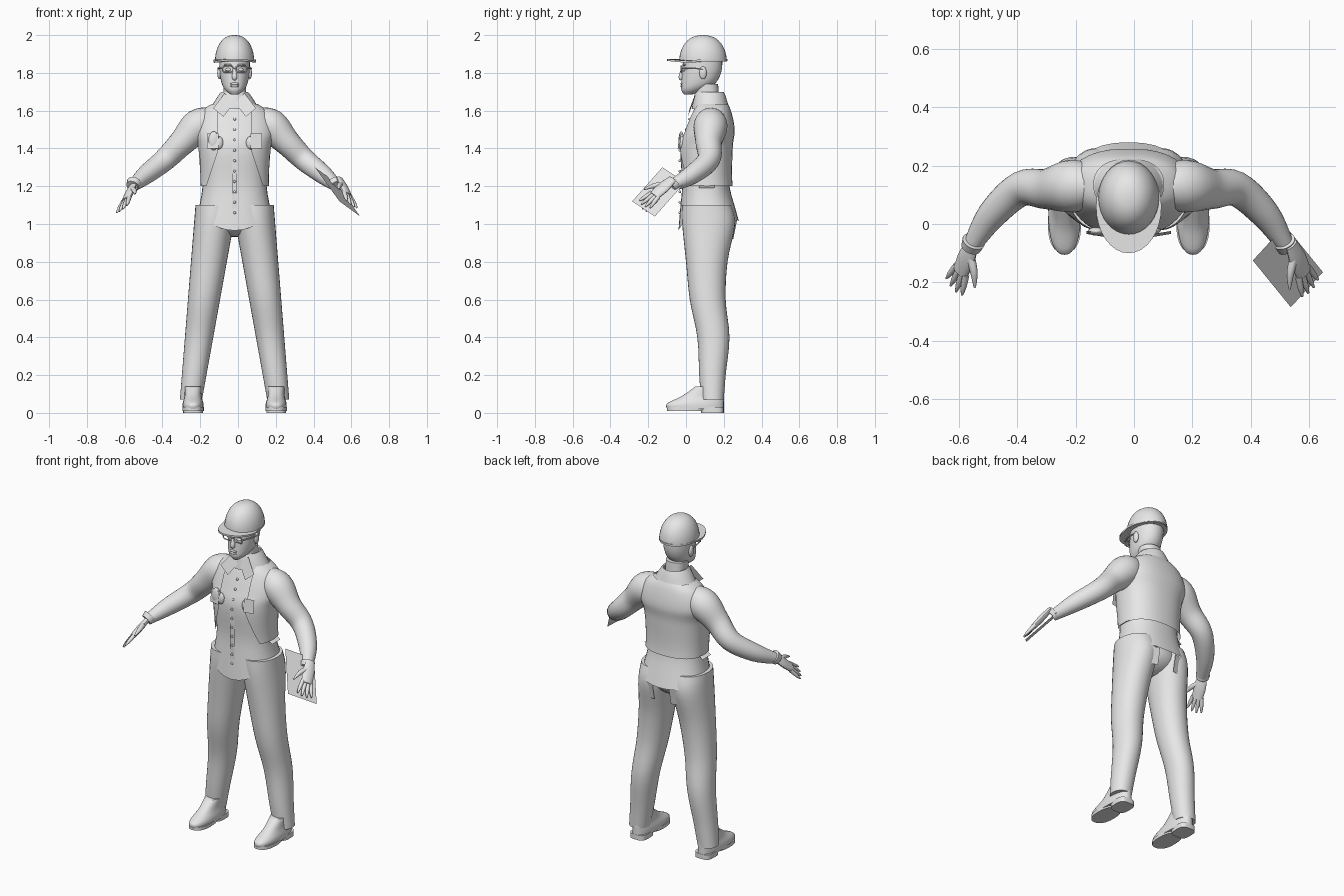
import bpy, bmesh, math
from mathutils import Vector

cube = bpy.data.objects.get("Cube")
if cube:
    bpy.data.objects.remove(cube)

AXIS = -0.018  # the body stands slightly off the middle
SIDES = (("right", -1), ("left", 1))

grey = bpy.data.materials.new("plain_grey")
grey.use_nodes = True
colour = (0.8, 0.8, 0.8, 1)
grey.diffuse_color = colour
grey.node_tree.nodes["Principled BSDF"].inputs["Base Color"].default_value = colour


def finish(name, mesh_builder, thickness=0):
    if thickness:
        bmesh.ops.solidify(mesh_builder, geom=mesh_builder.faces[:], thickness=thickness)
    bmesh.ops.recalc_face_normals(mesh_builder, faces=mesh_builder.faces[:])
    mesh = bpy.data.meshes.new(name)
    mesh_builder.to_mesh(mesh)
    mesh_builder.free()
    mesh.materials.append(grey)
    mesh.polygons.foreach_set("use_smooth", [True] * len(mesh.polygons))
    mesh.set_sharp_from_angle(angle=math.radians(40))
    part = bpy.data.objects.new(name, mesh)
    bpy.context.collection.objects.link(part)


def resample(rows, steps):
    """Smooth curve through rows of numbers."""
    dense = []
    last = len(rows) - 1
    for i in range(last):
        before, start, end, after = (rows[max(0, min(last, k))] for k in range(i - 1, i + 3))
        for step in range(steps):
            t = step / steps
            row = []
            for p, q, r, w in zip(before, start, end, after):
                bend = 2 * p - 5 * q + 4 * r - w + t * (3 * (q - r) + w - p)
                row.append(q + t / 2 * (r - p + t * bend))
            dense.append(row)
    dense.append(list(rows[-1]))
    return dense


def skin(name, rings, closed=True, caps=True, thickness=0, tweak=None):
    builder = bmesh.new()
    loops = [[builder.verts.new(point) for point in ring] for ring in rings]
    count = len(loops[0])
    for lower, upper in zip(loops, loops[1:]):
        for j in range(count if closed else count - 1):
            k = (j + 1) % count
            builder.faces.new((lower[j], lower[k], upper[k], upper[j]))
    if caps:
        builder.faces.new(loops[0])
        builder.faces.new(loops[-1])
    if tweak:
        for vert in builder.verts:
            tweak(vert.co)
    finish(name, builder, thickness)


def power(value, exponent):
    return math.copysign(abs(value) ** exponent, value)


def stack(name, rows, steps=4, centre=None, opening=None, roundness=0.85, **options):
    """Level ovals given as height, half width, front, back."""
    rings = []
    segments = 32
    for z, width, front, back in resample(rows, steps):
        x = AXIS + (centre(z) if centre else 0)
        start = math.asin((opening(z) / width) ** (1 / roundness)) if opening else 0
        spans = segments - 1 if opening else segments
        ring = []
        for j in range(segments):
            angle = start + j / spans * (math.tau - 2 * start)
            ring.append((x + width * power(math.sin(angle), roundness),
                         (front + back) / 2 + (front - back) / 2 * power(math.cos(angle), roundness), z))
        rings.append(ring)
    skin(name, rings, closed=not opening, **options)


def tube(name, rows, side=1, up=(0, 0, 1), flat=1, steps=5, segments=16):
    """Tapered limb through x, y, z, radius; side mirrors it."""
    dense = resample(rows, steps)
    path = [Vector(row[:3]) for row in dense]
    rings = []
    for i, middle in enumerate(path):
        along = path[min(i + 1, len(path) - 1)] - path[max(i - 1, 0)]
        across = along.cross(Vector(up)).normalized()
        over = across.cross(along).normalized() * flat
        ring = []
        for j in range(segments):
            angle = math.tau * j / segments
            point = middle + dense[i][3] * (across * math.cos(angle) + over * math.sin(angle))
            ring.append((AXIS + side * point.x, point.y, point.z))
        rings.append(ring)
    skin(name, rings)


def plate(name, middle, half_u, half_v, side=1, thickness=0.009):
    """Thin slanted panel from its middle and two half edges."""
    builder = bmesh.new()
    middle, u, v = Vector(middle), Vector(half_u), Vector(half_v)
    corners = (middle - u - v, middle + u - v, middle + u + v, middle - u + v)
    builder.faces.new([builder.verts.new((AXIS + side * c.x, c.y, c.z)) for c in corners])
    finish(name, builder, thickness)


def ball(name, middle, size, side=1):
    builder = bmesh.new()
    bmesh.ops.create_uvsphere(builder, u_segments=16, v_segments=10, radius=1)
    x, y, z = middle
    for vert in builder.verts:
        vert.co = Vector((AXIS + side * x, y, z)) + vert.co * Vector(size)
    finish(name, builder)


# Shirt with a hem that dips at front and back
def curve_hem(point):
    weight = max(0, (1.12 - point.z) / 0.08)
    dip = 0.075 if point.y < 0.1 else 0.025
    point.z -= dip * weight * max(0, 1 - ((point.x - AXIS) / 0.18) ** 2)


shirt = [(1.04, .2, -.04, .28), (1.2, .17, -.02, .23), (1.4, .18, -.03, .23),
         (1.5, .2, 0, .24), (1.6, .16, .04, .22), (1.66, .06, .07, .19)]
stack("shirt", shirt, caps=False, tweak=curve_hem)
plate("shirt_placket", (0, -.03, 1.2), (.014, 0, 0), (0, 0, .2))
for i in range(10):
    z = 1.06 + i * 0.055
    ball(f"shirt_button_{i}", (0, max(0, z - 1.4) / 3 - 0.033, z), [0.007] * 3)

# Open vest, the shirt's shape grown outwards
vest = [(z, width + .012, front - .01, back + .018)
        for z, width, front, back in resample(shirt, 8) if 1.19 < z < 1.64]
stack("vest", vest, steps=1, opening=lambda z: .09 + max(0, 1.38 - z) / 3,
      caps=False, thickness=.01)
for side, s in SIDES:
    plate(f"{side}_vest_pocket", (.115, -.034, 1.44), (.03, .005, 0), (0, .005, .04), s)
    plate(f"{side}_vest_strap", (.185, .11, 1.2), (.014, 0, -.01), (0, .04, 0), s)
    ball(f"{side}_chest_bump", (.085, -.02, 1.43), (.025, .015, .035), s)
ball("chest_radio", (.11, -.025, 1.44), (.03, .015, .05), -1)

# Collar
stack("collar", [(1.61, .13, .03, .23), (1.7, .07, .05, .2), (1.65, .06, .06, .19)],
      roundness=1, caps=False)
for side, s in SIDES:
    plate(f"{side}_collar_flap", (.056, .03, 1.63), (.027, .005, .022), (.03, -.015, -.04), s)

# Trousers, the legs leaning outwards and narrowing to the cuff
ball("trouser_seat", (0, .12, 1.03), (.17, .13, .1))
leg = [(z, .055 + z / 20, front, back) for z, front, back in
       ((.07, .08, .2), (.2, .07, .21), (.4, .06, .23), (.6, .02, .21),
        (.8, 0, .22), (1, -.02, .26), (1.1, -.02, .24))]
for side, s in SIDES:
    stack(f"{side}_trouser_leg", leg, centre=lambda z: s * (.24 - .13 * z), roundness=.95)
    plate(f"{side}_back_pocket", (.1, .25, .97), (.045, -.01, 0), (0, .01, .05), s)

# Shoes
for side, s in SIDES:
    def foot(z):
        return s * 0.22
    stack(f"{side}_shoe", [(.02, .055, -.1, .2), (.05, .055, -.1, .2),
                           (.09, .045, -.02, .2), (.14, .045, .05, .19)], centre=foot)
    stack(f"{side}_shoe_sole", [(z, .057, -.1, .1) for z in (.01, .03)], steps=1, centre=foot)
    stack(f"{side}_shoe_heel", [(z, .052, .08, .2) for z in (0, .03)], steps=1, centre=foot,
          roundness=.6)
    for i in range(3):
        ball(f"{side}_shoe_lace_{i}", (.22, .035 - i / 40, .105 - i / 80), (.025, .008, .008), s)

# Arms
arm = [(.1, .13, 1.56, .06), (.19, .13, 1.52, .09), (.28, .12, 1.43, .07),
       (.37, .12, 1.34, .06), (.47, .03, 1.26, .05), (.54, -.08, 1.2, .03)]
for side, s in SIDES:
    tube(f"{side}_sleeve", arm, s, segments=24)

# Hands, fanned from wrist and knuckles; the left one rests on the clipboard
along = Vector((.3, -.7, -.63)).normalized()
palm_normal = Vector((.67, -.14, .73))
across = along.cross(palm_normal).normalized()
for side, s in SIDES:
    wrist = Vector((.54, -.08, 1.2))
    tube(f"{side}_cuff", [(*(wrist - along * .03), .04), (*wrist, .035)], s, steps=1)
    if side == "left":
        wrist += palm_normal * .035
    knuckles = wrist + along * .12
    tube(f"{side}_palm", [(*(wrist - along * .02), .025), (*wrist.lerp(knuckles, .4), .036),
                          (*knuckles, .032)], s, palm_normal, flat=.5)
    tube(f"{side}_thumb", [(*(wrist + along * .02), .015),
                           (*(wrist + along * .07 + across * .05), .013),
                           (*(wrist + along * .12 + across * .08), .004)], s, palm_normal)
    for i in range(4):
        spread = i - 1.5
        base = knuckles + across * spread * .017 - along * .01
        reach = (along + across * spread * .15) * (.095 - abs(spread) / 100)
        tube(f"{side}_finger_{i}", [(*base, .012), (*(base + reach * .6), .01),
                                    (*(base + reach), .004)], s, palm_normal, segments=10)

# Clipboard under the left hand
plate("clipboard", (.545, -.145, 1.17), (.055, .06, -.04), (.065, -.08, -.09))

# Neck, head and face
stack("neck", [(1.6, .06, .05, .18), (1.74, .06, .05, .17)])
stack("head", [(1.685, .02, -.01, .03), (1.71, .05, -.025, .1), (1.75, .07, -.024, .16),
               (1.82, .08, -.02, .19), (1.92, .08, -.01, .19)], roundness=.95)
tube("nose", [(0, -.012, 1.835, .008), (0, -.025, 1.78, .014), (0, -.02, 1.766, .009)], up=(0, 1, 0))
for name, z in (("upper_lip", 1.742), ("lower_lip", 1.73)):
    ball(name, (0, -.02, z), (.024, .01, .007))
for side, s in SIDES:
    ball(f"{side}_ear", (.08, .09, 1.8), (.012, .02, .034), s)
    ball(f"{side}_eye", (.032, -.01, 1.817), (.016, .01, .009), s)
    ball(f"{side}_brow", (.034, -.01, 1.842), (.024, .01, .006), s)
    # Glasses
    turns = [math.tau * k / 20 for k in range(21)]
    rim = [(.036 + .028 * power(math.cos(a), .6), -.025, 1.82 + .017 * power(math.sin(a), .6), .0035)
           for a in turns]
    tube(f"{side}_glasses_rim", rim, s, (0, 1, 0), steps=1, segments=6)
    tube(f"{side}_glasses_temple", [(.064, -.025, 1.825, .004), (.086, .03, 1.825, .004),
                                    (.087, .09, 1.82, .004)], s, segments=6)
tube("glasses_bridge", [(x, -.026, 1.825, .004) for x in (-.009, .009)], steps=1, segments=6)

# Hard hat: rounded dome and a brim drooping at its sides
dome = []
for k in range(13):
    angle = math.radians(k * 7.4)
    size = math.cos(angle) ** 0.85
    dome.append((1.86 + .14 * math.sin(angle), .104 * size, .09 - .126 * size, .09 + .126 * size))
stack("hat_dome", dome, steps=1, roundness=1)


def droop(point):
    point.z -= (point.x - AXIS) ** 2 * (0.9 if point.y < 0.05 else 0.3)


stack("hat_brim", [(z, .112, -.1, .22) for z in (1.864, 1.874)], steps=1, roundness=1, tweak=droop)
